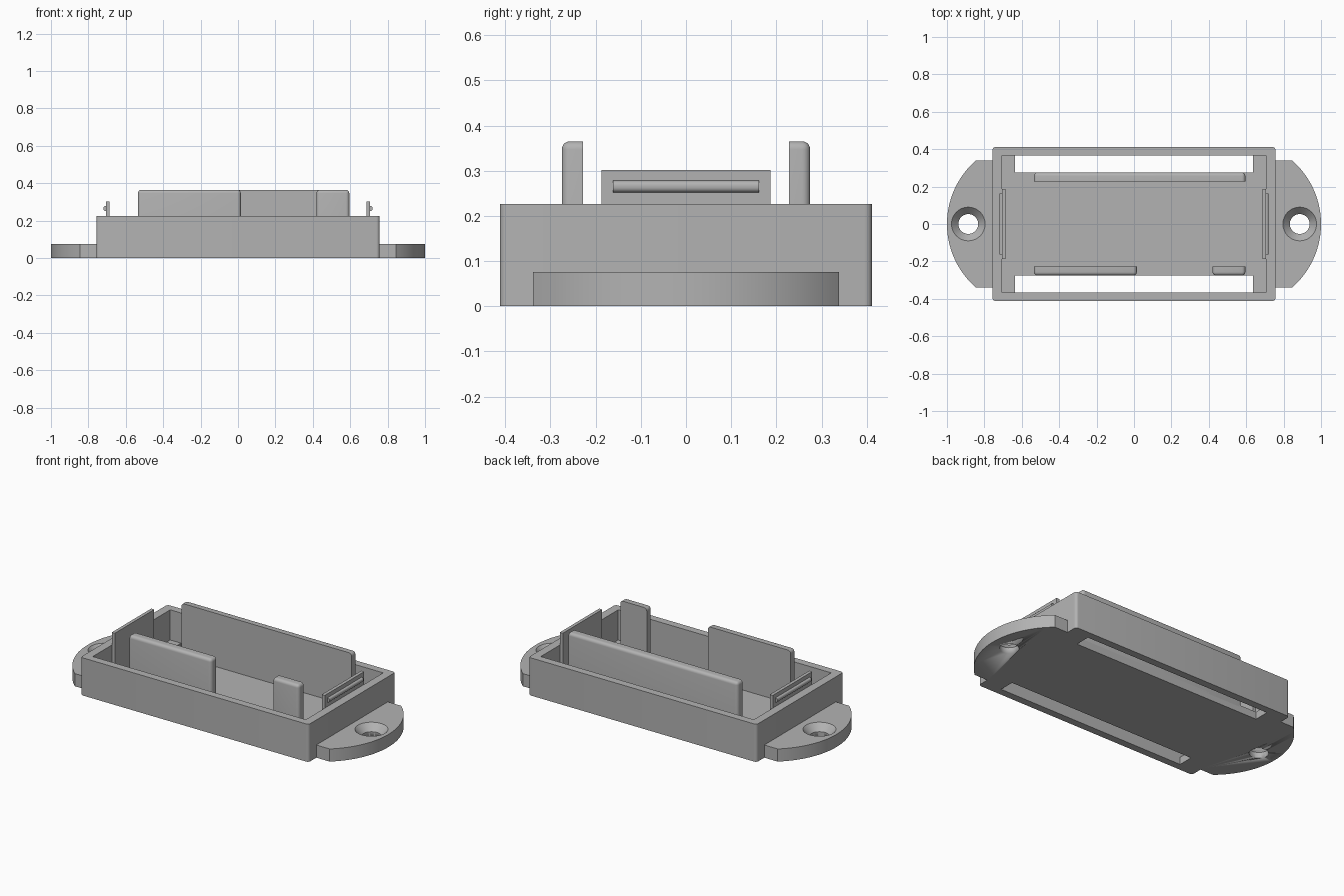
import bpy, bmesh, math

if "Cube" in bpy.data.objects:
    bpy.data.objects.remove(bpy.data.objects["Cube"])

grey = bpy.data.materials.new("plain grey")
grey.diffuse_color = (0.45, 0.45, 0.45, 1)
grey.use_nodes = True
grey.node_tree.nodes["Principled BSDF"].inputs["Base Color"].default_value = grey.diffuse_color


def finish(bm, name, angle=30):
    bmesh.ops.recalc_face_normals(bm, faces=bm.faces)
    me = bpy.data.meshes.new(name)
    bm.to_mesh(me)
    bm.free()
    me.materials.append(grey)
    ob = bpy.data.objects.new(name, me)
    bpy.context.collection.objects.link(ob)
    bpy.ops.object.select_all(action='DESELECT')
    ob.select_set(True)
    bpy.context.view_layer.objects.active = ob
    bpy.ops.object.shade_smooth_by_angle(angle=math.radians(angle))
    return ob


def box(name, x0, x1, y0, y1, z0, z1, pick=None, r=0.015, seg=5):
    """Box from its limits; edges chosen by pick(midpoint, direction) get rounded."""
    bm = bmesh.new()
    bmesh.ops.create_cube(bm, size=1)
    for v in bm.verts:
        v.co = (x0 if v.co.x < 0 else x1, y0 if v.co.y < 0 else y1, z0 if v.co.z < 0 else z1)
    if pick:
        edges = [e for e in bm.edges
                 if pick((e.verts[0].co + e.verts[1].co) / 2, (e.verts[1].co - e.verts[0].co).normalized())]
        bmesh.ops.bevel(bm, geom=edges, offset=r, segments=seg, profile=0.5, affect='EDGES')
    return finish(bm, name)


def lathe(bm, cx, profile, n=48):
    """Closed solid of revolution about the vertical axis at x = cx."""
    rings = [[bm.verts.new((cx + r * math.cos(2 * math.pi * i / n), r * math.sin(2 * math.pi * i / n), z))
              for i in range(n)] for r, z in profile]
    for a, b in zip(rings, rings[1:]):
        for i in range(n):
            bm.faces.new((a[i], a[(i + 1) % n], b[(i + 1) % n], b[i]))
    bm.faces.new(rings[0])
    bm.faces.new(rings[-1])


def cut(ob, cutter):
    cutter.hide_render = True
    m = ob.modifiers.new("cut", 'BOOLEAN')
    m.operation, m.solver, m.object = 'DIFFERENCE', 'EXACT', cutter
    bpy.context.view_layer.objects.active = ob
    bpy.ops.object.modifier_apply(modifier=m.name)
    bpy.data.objects.remove(cutter)


FLOOR, RIM = 0.045, 0.226

# Tray: rounded vertical corners, hollow inside, two long slots in the floor
tray = box("tray", -0.757, 0.757, -0.412, 0.412, 0, RIM, lambda m, d: abs(d.z) > 0.9, 0.017)
cut(tray, box("cavity", -0.707, 0.707, -0.367, 0.367, FLOOR, 0.5))
for s in (-1, 1):
    y0, y1 = sorted((s * 0.275, s * 0.367))
    cut(tray, box("slot", -0.635, 0.635, y0, y1, -0.1, 0.1))

# Side panels: outer long edge and ends softly rounded
for name, x0, x1, s in (("back_panel", -0.535, 0.595, 1),
                        ("front_panel", -0.535, 0.015, -1),
                        ("front_post", 0.42, 0.595, -1)):
    y0, y1 = sorted((s * 0.228, s * 0.275))
    box(name, x0, x1, y0, y1, FLOOR - 0.01, 0.365,
        lambda m, d, s=s: (m.z > 0.1 and s * m.y > 0.24) or (m.z > 0.3 and abs(d.y) > 0.9), 0.018)

for side, s in (("left", -1), ("right", 1)):
    # End clip with a snap ridge on its outer face
    x0, x1 = sorted((s * 0.687, s * 0.707))
    box(side + "_clip", x0, x1, -0.187, 0.187, FLOOR - 0.01, 0.302)
    x0, x1 = sorted((s * 0.70, s * 0.72))
    box(side + "_ridge", x0, x1, -0.162, 0.162, 0.252, 0.278,
        lambda m, d, s=s: s * m.x > 0.715 and abs(d.y) > 0.9, 0.011)

    # Mounting ear: straight sides closed by an arc
    R, half, H = 0.45, 0.339, 0.076
    a = math.asin(half / R)
    pts = [(0.75, -half)]
    pts += [(1 - R + R * math.cos(t), R * math.sin(t)) for t in (a * (i / 16 - 1) for i in range(33))]
    pts += [(0.75, half)]
    bm = bmesh.new()
    face = bm.faces.new([bm.verts.new((s * x, y, 0)) for x, y in pts])
    top = bmesh.ops.extrude_face_region(bm, geom=[face])["geom"]
    for v in top:
        if isinstance(v, bmesh.types.BMVert):
            v.co.z = H
    ear = finish(bm, side + "_ear")

    # Countersunk screw hole
    bm = bmesh.new()
    lathe(bm, s * 0.886, [(0.053, -0.05), (0.053, 0.036), (0.09, H), (0.09, H + 0.05)])
    cut(ear, finish(bm, "screw_cutter"))
